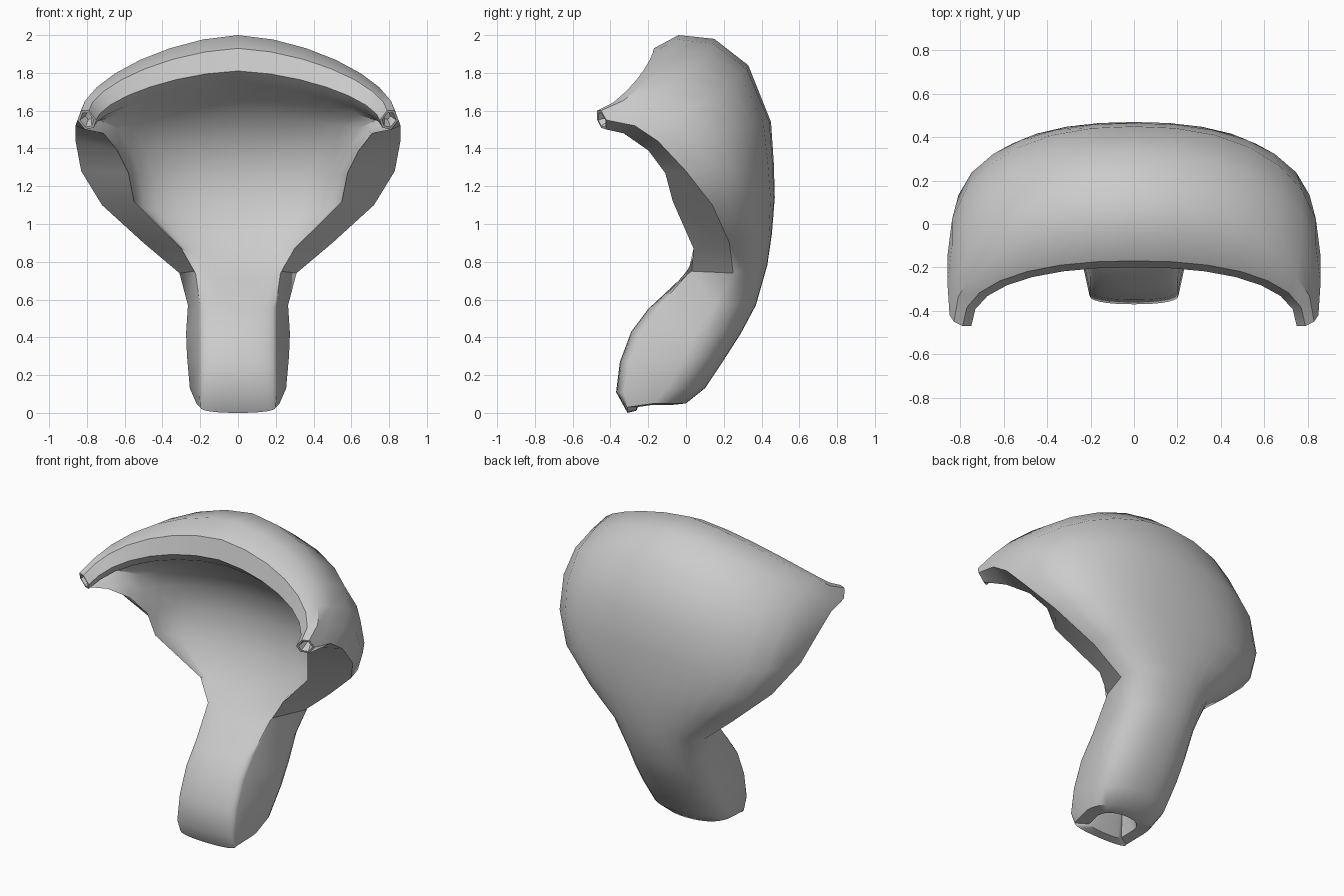
import bpy, bmesh, math
from mathutils import Vector

cube = bpy.data.objects.get("Cube")
if cube:
    bpy.data.objects.remove(cube)

COLS = 7  # columns on each half of a rib

# Back face: midline (y, z) and right edge (x, y, z), from the foot up to the brim
BACK_MID = [(0, .05), (.1, .13), (.2, .28), (.29, .42), (.37, .57), (.43, .78), (.455, .95),
            (.47, 1.14), (.465, 1.32), (.45, 1.54), (.33, 1.84), (.15, 1.98), (-.04, 2), (-.17, 1.93)]
BACK_EDGE = [(.22, -.17, .05), (.255, -.1, .13), (.27, 0, .3), (.275, .05, .42), (.265, .15, .57),
             (.31, .25, .74), (.5, .23, .9), (.72, .14, 1.1), (.83, 0, 1.28), (.86, -.15, 1.44),
             (.86, -.27, 1.52), (.85, -.42, 1.55), (.83, -.45, 1.6), (.79, -.47, 1.6)]

# Front face and hollow: midline and right edge, in the same order
FRONT_MID = [(-.31, 0), (-.37, .11), (-.35, .27), (-.29, .43), (-.2, .55), (-.04, .7), (.1, .85),
             (.2, 1.05), (.23, 1.25), (.19, 1.42), (.11, 1.56), (0, 1.66), (-.12, 1.74), (-.2, 1.81)]
FRONT_EDGE = [(.2, -.31, .03), (.205, -.33, .11), (.205, -.3, .27), (.205, -.23, .43), (.205, -.12, .57),
              (.23, .03, .75), (.3, .04, .87), (.55, -.07, 1.12), (.58, -.11, 1.27), (.64, -.2, 1.39),
              (.71, -.33, 1.48), (.81, -.42, 1.5), (.765, -.45, 1.51), (.75, -.47, 1.55)]
CROWN = 10   # first station that curves over the top
TIP = 11     # first station that ends in a horn tip


def rib(bm, mid, edge, z_power):
    """A curved row of vertices from the left edge over the midline to the right edge."""
    def bend(a, power):
        return 1 - max(0, 1 - a ** power) ** (1 / power)

    row = []
    for i in range(-COLS, COLS + 1):
        s = math.sin(math.pi / 2 * i / COLS)
        a = min(abs(s), 1)
        row.append(bm.verts.new((s * edge[0],
                                 mid[0] + bend(a, 2.3) * (edge[1] - mid[0]),
                                 mid[1] + bend(a, z_power) * (edge[2] - mid[1]))))
    return row


def bridge(bm, a, b):
    for i in range(len(a) - 1):
        bm.faces.new((a[i], a[i + 1], b[i + 1], b[i]))


def recess(bm, loop, inward, rim, floor):
    """Close a loop with a rim and a tapered pit."""
    centre = sum((v.co for v in loop), Vector()) / len(loop)
    previous = loop
    for scale, depth in ((rim, 0), (floor, 1)):
        ring = [bm.verts.new(centre + (v.co - centre) * scale + Vector(inward) * depth) for v in loop]
        bridge(bm, previous + previous[:1], ring + ring[:1])
        previous = ring
    bm.faces.new(previous)


bm = bmesh.new()
back, front = [], []
for k in range(len(BACK_MID)):
    z_power = 1.6 if k >= CROWN else 2.3
    back.append(rib(bm, BACK_MID[k], BACK_EDGE[k], z_power))
    front.append(rib(bm, FRONT_MID[k], FRONT_EDGE[k], z_power))

# Back and front surfaces, joined along the brim
for rows in (back, front):
    for lower, upper in zip(rows, rows[1:]):
        bridge(bm, lower, upper)
bridge(bm, back[-1], front[-1])

# Side bands and hollow horn tips
for side in (0, -1):
    outer = [row[side] for row in back]
    inner = [row[side] for row in front]
    bridge(bm, outer[:TIP + 1], inner[:TIP + 1])
    direction = 1 if side else -1
    recess(bm, outer[TIP:] + inner[:TIP - 1:-1], (-.01 * direction, .06, .02), .75, .35)

# Hollow foot
recess(bm, back[0] + front[0][::-1], (0, .03, .12), .62, .4)

bmesh.ops.recalc_face_normals(bm, faces=bm.faces)
mesh = bpy.data.meshes.new("curved_shell")
bm.to_mesh(mesh)
bm.free()
shell = bpy.data.objects.new("curved_shell", mesh)
bpy.context.collection.objects.link(shell)

# Plain grey material
grey = bpy.data.materials.new("plain grey")
grey.use_nodes = True
colour = (.6, .6, .6, 1)
grey.diffuse_color = colour
grey.node_tree.nodes["Principled BSDF"].inputs["Base Color"].default_value = colour
mesh.materials.append(grey)

bpy.context.view_layer.objects.active = shell
shell.select_set(True)
bpy.ops.object.shade_smooth_by_angle(angle=math.radians(40))
